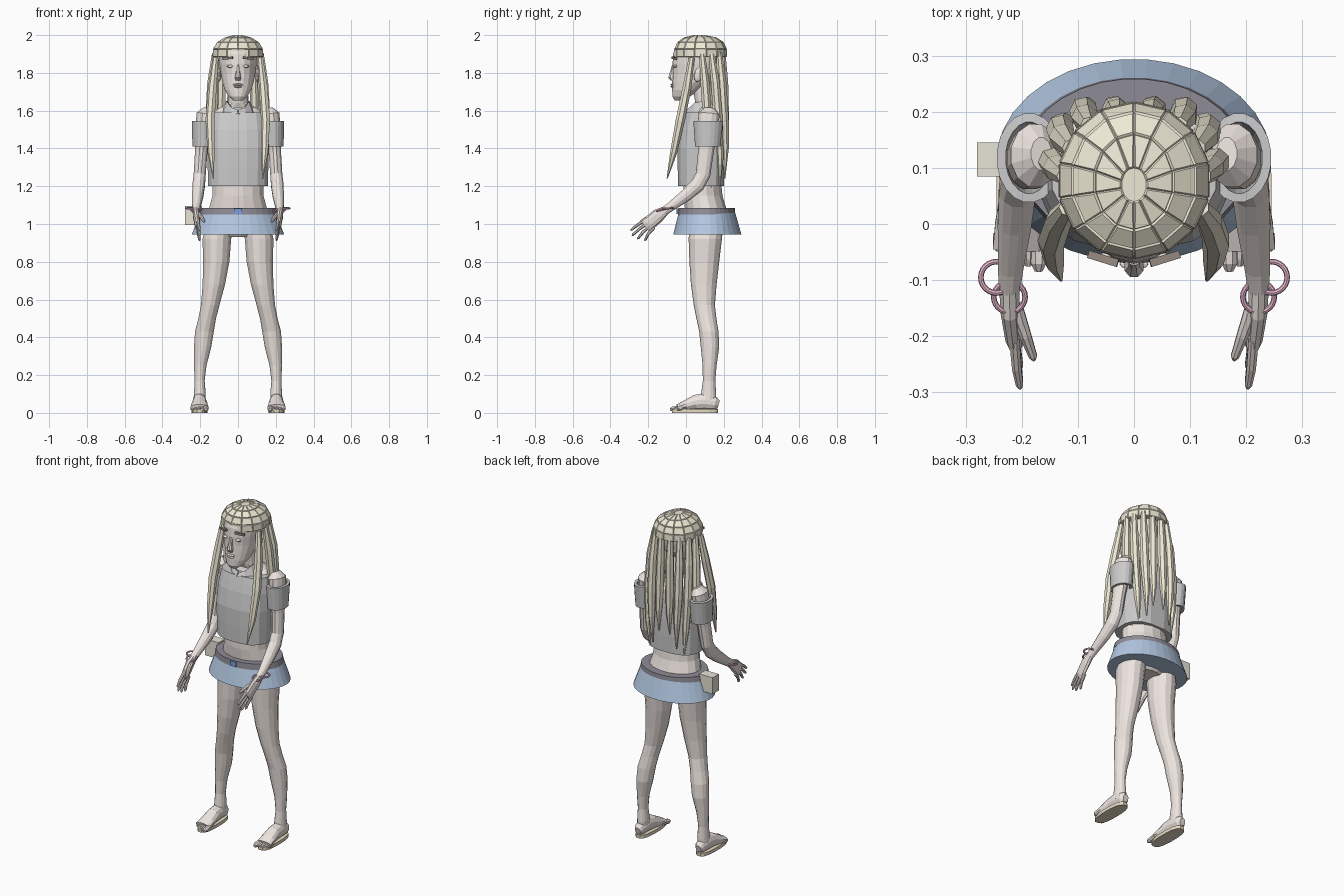
import bpy, bmesh, math
from mathutils import Vector


def mat(name, r, g, b):
    m = bpy.data.materials.new(name)
    m.diffuse_color = (r, g, b, 1)
    return m


SKIN = mat("skin", .85, .78, .74)
HAIR = mat("hair", .86, .82, .67)
BROW = mat("brow", .3, .25, .22)
BLUE = mat("skirt_blue", .45, .58, .76)
DARK = mat("belt_dark", .27, .26, .3)
BUCKLE = mat("buckle_blue", .2, .35, .75)
PINK = mat("bracelet_pink", .85, .5, .65)
BEIGE = mat("pouch_beige", .8, .77, .68)
SOLE = mat("sole_tan", .8, .7, .55)


def finish(bm, name, material):
    bmesh.ops.recalc_face_normals(bm, faces=bm.faces)
    me = bpy.data.meshes.new(name)
    bm.to_mesh(me)
    bm.free()
    ob = bpy.data.objects.new(name, me)
    bpy.context.collection.objects.link(ob)
    if material:
        me.materials.append(material)
    return ob


def loft(name, rings, n=12, material=SKIN, along=False, m=1, p=1.0, caps=True, plates=0, wall=0):
    """Skin rings of (x, y, z, rx, ry): level, or square to the path if along."""
    bm = bmesh.new()
    centres = [Vector((m * r[0], r[1], r[2])) for r in rings]
    loops = []
    for i, (c, r) in enumerate(zip(centres, rings)):
        s, u = Vector((1, 0, 0)), Vector((0, 1, 0))
        if along:
            t = (centres[min(i + 1, len(rings) - 1)] - centres[max(i - 1, 0)]).normalized()
            s = (s - t * s.dot(t)).normalized()
            u = t.cross(s)
        loop = []
        for k in range(n):
            a = 2 * math.pi * (k + .5) / n
            ca, sa = math.cos(a), math.sin(a)
            ca = math.copysign(abs(ca) ** p, ca)
            sa = math.copysign(abs(sa) ** p, sa)
            loop.append(bm.verts.new(c + s * r[3] * ca + u * r[4] * sa))
        loops.append(loop)
    for a, b in zip(loops, loops[1:]):
        for k in range(n):
            j = (k + 1) % n
            bm.faces.new((a[k], a[j], b[j], b[k]))
    if caps:
        bm.faces.new(loops[0])
        bm.faces.new(loops[-1])
    bmesh.ops.recalc_face_normals(bm, faces=bm.faces)
    if plates:
        bmesh.ops.inset_individual(bm, faces=[f for f in bm.faces if len(f.verts) == 4],
                                   thickness=.003, depth=plates)
    ob = finish(bm, name, material)
    if wall:
        mod = ob.modifiers.new("wall", "SOLIDIFY")
        mod.thickness = wall
        mod.offset = -1
    return ob


def box(name, c, size, material, rot=(0, 0, 0)):
    bpy.ops.mesh.primitive_cube_add(size=1, location=c, rotation=rot)
    ob = bpy.context.object
    ob.name = name
    ob.scale = size
    ob.data.materials.append(material)


def ball(name, c, size, material, rot=(0, 0, 0)):
    bpy.ops.mesh.primitive_uv_sphere_add(segments=12, ring_count=8, radius=1, location=c, rotation=rot)
    ob = bpy.context.object
    ob.name = name
    ob.scale = size
    ob.data.materials.append(material)


# Torso, neck and head
loft("torso", [(0, .11, .93, .09, .06), (0, .11, .98, .16, .1), (0, .11, 1.05, .165, .115),
               (0, .09, 1.15, .138, .105), (0, .085, 1.25, .135, .1), (0, .085, 1.4, .14, .105),
               (0, .105, 1.52, .15, .1), (0, .125, 1.58, .15, .08), (0, .12, 1.615, .1, .062),
               (0, .1, 1.64, .055, .052), (0, .08, 1.76, .047, .05)], 16)
loft("head", [(0, -.04, 1.655, .026, .02), (0, -.025, 1.675, .05, .047), (0, 0, 1.71, .072, .073),
              (0, .03, 1.755, .085, .103), (0, .05, 1.8, .094, .12), (0, .055, 1.85, .1, .126),
              (0, .06, 1.9, .102, .128), (0, .06, 1.94, .09, .115), (0, .06, 1.97, .05, .07)], 18)
loft("nose", [(0, -.066, 1.845, .01, .008), (0, -.072, 1.81, .011, .012),
              (0, -.076, 1.775, .018, .02), (0, -.07, 1.76, .015, .012)], 8)
for z, w in ((1.738, .026), (1.727, .022)):
    ball("lip", (0, -.071, z), (w, .011, .006), SKIN)

# Hair cap made of raised plates
loft("hair_cap", [(0, .077, 1.885, .134, .138), (0, .077, 1.925, .132, .136), (0, .077, 1.96, .11, .12),
                  (0, .075, 1.984, .07, .085), (0, .07, 1.996, .022, .03)], 14, HAIR, plates=.004)

# Crop top and collar
loft("shirt", [(0, .08, 1.2, .16, .123), (0, .08, 1.3, .163, .126), (0, .08, 1.4, .166, .126),
               (0, .085, 1.5, .162, .115), (0, .09, 1.55, .155, .107), (0, .09, 1.59, .148, .095)],
     16, None, p=.75)
bm = bmesh.new()
pairs = []
for k in range(13):
    a = math.radians(-88 + k * 356 / 12)
    f = 1 + math.sin(a)
    top = 1.605 + .045 * min(1, f * 1.6)
    pairs.append((bm.verts.new((.088 * math.cos(a), .085 + .095 * math.sin(a), 1.585)),
                  bm.verts.new((.064 * math.cos(a), .085 + .08 * math.sin(a), top))))
for (a, b), (c, d) in zip(pairs, pairs[1:]):
    bm.faces.new((a, c, d, b))
finish(bm, "collar", None).modifiers.new("wall", "SOLIDIFY").thickness = .01

# Skirt, belt, buckle and pouch
loft("skirt", [(0, .113, .945, .245, .181), (0, .111, 1.06, .203, .15)], 32, BLUE)
loft("belt", [(0, .109, 1.05, .207, .153), (0, .109, 1.085, .2, .15)], 32, DARK)
box("buckle", (0, -.042, 1.068), (.04, .015, .03), BUCKLE)
box("pouch", (-.235, .115, 1.045), (.09, .06, .1), BEIGE)

for m in (1, -1):
    # Face details and ears
    box("eyebrow", (m * .055, -.062, 1.878), (.055, .014, .012), BROW, (0, m * .1, m * .3))
    ball("eye", (m * .042, -.058, 1.835), (.018, .012, .008), SKIN)
    ball("ear", (m * .1, .065, 1.79), (.012, .022, .038), SKIN, (-.2, 0, 0))

    # Arm and short loose sleeve
    loft("arm", [(.165, .125, 1.61, .02, .03), (.176, .122, 1.58, .045, .058), (.185, .115, 1.5, .043, .055),
                 (.195, .105, 1.38, .034, .043), (.203, .09, 1.26, .033, .04), (.208, .06, 1.205, .034, .04),
                 (.213, 0, 1.152, .031, .034), (.22, -.08, 1.092, .023, .025),
                 (.222, -.115, 1.068, .02, .024)], 12, along=True, m=m)
    loft("sleeve", [(.187, .115, 1.41, .055, .068), (.187, .118, 1.545, .058, .08)], 20, None,
         m=m, caps=False, wall=.016)

    # Hand: palm, four fanned fingers and thumb
    loft("palm", [(.222, -.11, 1.071, .019, .024), (.221, -.15, 1.043, .018, .037),
                  (.215, -.2, 1.0, .015, .037), (.211, -.215, .988, .011, .033)], 10, along=True, m=m)
    for by, bz, ty, tz in ((-.222, 1.016, -.293, .965), (-.21, 1.0, -.286, .938),
                           (-.198, .985, -.258, .92), (-.184, .97, -.22, .912)):
        loft("finger", [(.213, by + .015, bz + .012, .01, .01),
                        (.209, (by + ty) / 2, (bz + tz) / 2 + .004, .009, .009),
                        (.204, ty + .006, tz + .006, .007, .007), (.203, ty, tz, .003, .003)],
             8, along=True, m=m)
    loft("thumb", [(.212, -.145, 1.055, .014, .014), (.193, -.2, 1.035, .011, .011),
                   (.18, -.236, 1.015, .008, .008), (.178, -.243, 1.01, .003, .003)], 8, along=True, m=m)

    # Two loose bangles
    for x, y, z, tilt in ((.245, -.095, 1.083, .05), (.222, -.13, 1.075, .25)):
        bpy.ops.mesh.primitive_torus_add(major_radius=.028, minor_radius=.005, major_segments=24,
                                         minor_segments=8, location=(m * x, y, z), rotation=(tilt, 0, 0))
        bpy.context.object.name = "bangle"
        bpy.context.object.data.materials.append(PINK)

    # Leg
    loft("leg", [(.205, .115, .05, .033, .045), (.202, .12, .1, .032, .04), (.203, .122, .17, .027, .033),
                 (.2, .125, .25, .034, .037), (.187, .127, .35, .047, .049), (.178, .121, .43, .051, .051),
                 (.163, .108, .5, .048, .053), (.147, .097, .57, .05, .056), (.128, .094, .68, .061, .068),
                 (.115, .097, .8, .071, .079), (.112, .102, .92, .078, .088), (.1, .108, 1.0, .07, .09)],
         14, m=m)

    # Foot with toes on a flat sole
    loft("foot", [(.204, .173, .045, .018, .022), (.204, .155, .05, .031, .036), (.204, .1, .06, .036, .046),
                  (.203, .05, .055, .038, .042), (.204, 0, .04, .045, .029), (.205, -.045, .028, .048, .018)],
         12, along=True, m=m)
    for i in range(5):
        x, tip, r = .17 + .018 * i, -.084 + .009 * i, .015 if i == 0 else .01
        loft("toe", [(x, -.02, .03, r, .013), (x, tip + .015, .021, r, r), (x, tip, .018, r * .5, r * .5)],
             8, along=True, m=m)
    loft("sole", [(.204, .047, 0, .042, .124), (.204, .047, .02, .042, .124)], 16, SOLE, m=m, p=.75)

    # Hanging hair: front lock, then side and back locks
    for path in (
        [(.118, .03, 1.88), (.135, .005, 1.72), (.147, -.03, 1.55), (.142, -.065, 1.38), (.13, -.1, 1.24)],
        [(.122, .085, 1.9), (.138, .1, 1.75), (.15, .115, 1.55), (.135, .127, 1.35), (.112, .13, 1.15)],
        [(.112, .135, 1.9), (.128, .155, 1.75), (.132, .17, 1.55), (.125, .18, 1.35), (.115, .18, 1.2)],
        [(.08, .175, 1.91), (.088, .19, 1.75), (.09, .202, 1.55), (.085, .208, 1.4), (.08, .205, 1.24)],
        [(.03, .192, 1.92), (.031, .2, 1.75), (.034, .203, 1.58), (.035, .21, 1.45), (.036, .208, 1.32)],
    ):
        loft("hair_lock", [(*c, r, r) for c, r in zip(path, (.016, .024, .025, .019, .003))],
             7, HAIR, along=True, m=m)
